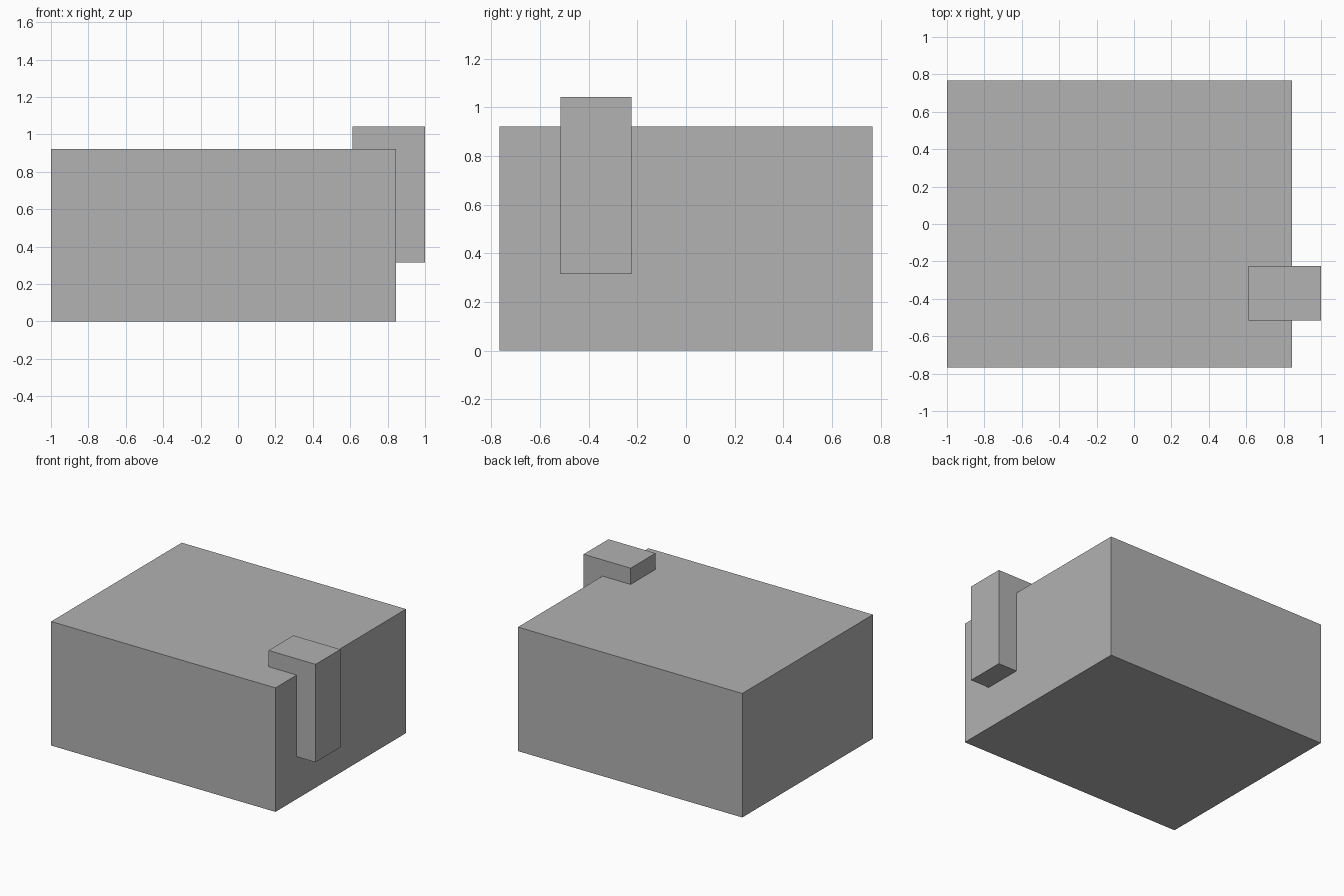
import bpy
from mathutils import Vector

default = bpy.data.objects.get("Cube")
if default:
    bpy.data.objects.remove(default, do_unlink=True)

# Single plain grey for every part
GREY = (0.445, 0.445, 0.445, 1.0)
grey = bpy.data.materials.new("plain_grey")
grey.use_nodes = True
grey.diffuse_color = GREY
grey.node_tree.nodes["Principled BSDF"].inputs["Base Color"].default_value = GREY


def add_block(name, low, high):
    """Flat-sided block spanning two opposite corners."""
    low, high = Vector(low), Vector(high)
    bpy.ops.mesh.primitive_cube_add(size=1, location=(low + high) / 2)
    block = bpy.context.object
    block.name = name
    block.scale = high - low
    bpy.ops.object.transform_apply(location=False, rotation=False, scale=True)
    block.data.materials.append(grey)
    return block


# Large main body
add_block("main_body", (-1, -0.767, 0), (0.845, 0.767, 0.922))

# Upright block set into the left side, rising above the top
add_block("side_block", (0.613, -0.517, 0.315), (1, -0.225, 1.043))
